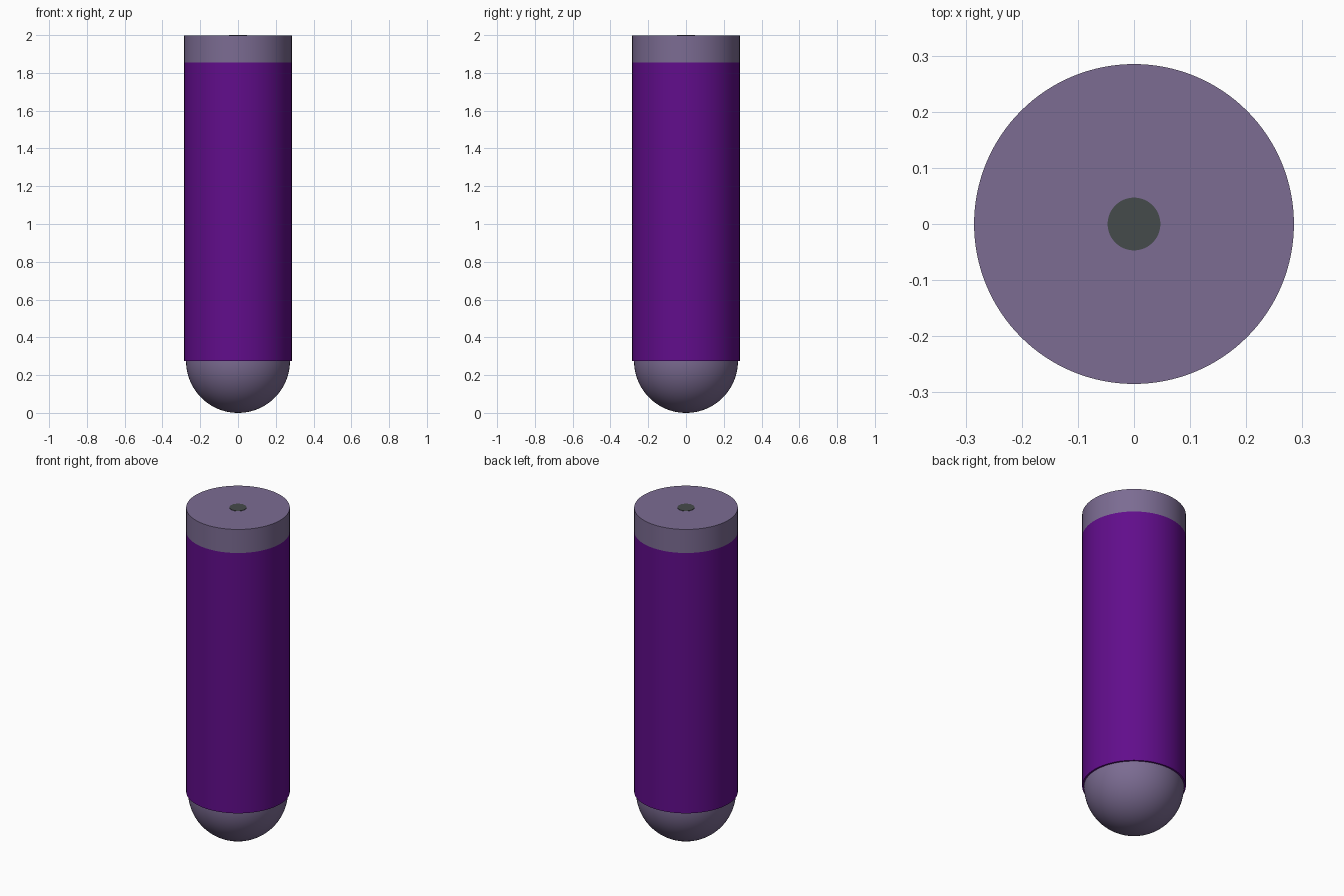
import bpy, math

if "Cube" in bpy.data.objects:
    bpy.data.objects.remove(bpy.data.objects["Cube"])

def material(name, rgb):
    m = bpy.data.materials.new(name)
    m.diffuse_color = (*rgb, 1)
    m.use_nodes = True
    m.node_tree.nodes["Principled BSDF"].inputs["Base Color"].default_value = m.diffuse_color
    return m

shell_mat = material("pale_violet", (0.2, 0.15, 0.29))
sleeve_mat = material("deep_purple", (0.12, 0.004, 0.26))
tip_mat = material("dark_grey", (0.06, 0.07, 0.07))

def lathe(name, profile, mat, sides=128):
    """Revolve (radius, z) points about z; ends with radius 0 close to a point."""
    verts, rings, faces = [], [], []
    for r, z in profile:
        n = 1 if r == 0 else sides
        rings.append([len(verts) + i for i in range(n)])
        verts += [(r * math.cos(math.tau * i / sides),
                   r * math.sin(math.tau * i / sides), z) for i in range(n)]
    for a, b in zip(rings, rings[1:]):
        for i in range(sides):
            j = (i + 1) % sides
            quad = [a[i % len(a)], a[j % len(a)], b[j % len(b)], b[i % len(b)]]
            faces.append(list(dict.fromkeys(quad)))
    mesh = bpy.data.meshes.new(name)
    mesh.from_pydata(verts, [], faces)
    mesh.materials.append(mat)
    ob = bpy.data.objects.new(name, mesh)
    bpy.context.collection.objects.link(ob)
    bpy.context.view_layer.objects.active = ob
    ob.select_set(True)
    bpy.ops.object.shade_smooth_by_angle(angle=math.radians(30))
    ob.select_set(False)
    return ob

R, DOME, SEAM, TOP = 0.285, 0.275, 1.855, 1.998

# rounded nose
steps = 32
nose = [(0, 0)] + [(DOME * math.sin(t), DOME - DOME * math.cos(t))
                   for t in (math.pi / 2 * k / steps for k in range(1, steps + 1))]
lathe("rounded_nose", nose, shell_mat)

# coloured sleeve, with a small lip overhanging the nose
lathe("sleeve", [(DOME, DOME), (R, DOME), (R, SEAM)], sleeve_mat)

# end cap
lathe("end_cap", [(R, SEAM), (R, TOP), (0, TOP)], shell_mat)

# small central contact on the cap
lathe("centre_contact", [(0.047, TOP), (0.047, 2.0), (0, 2.0)], tip_mat, 64)
